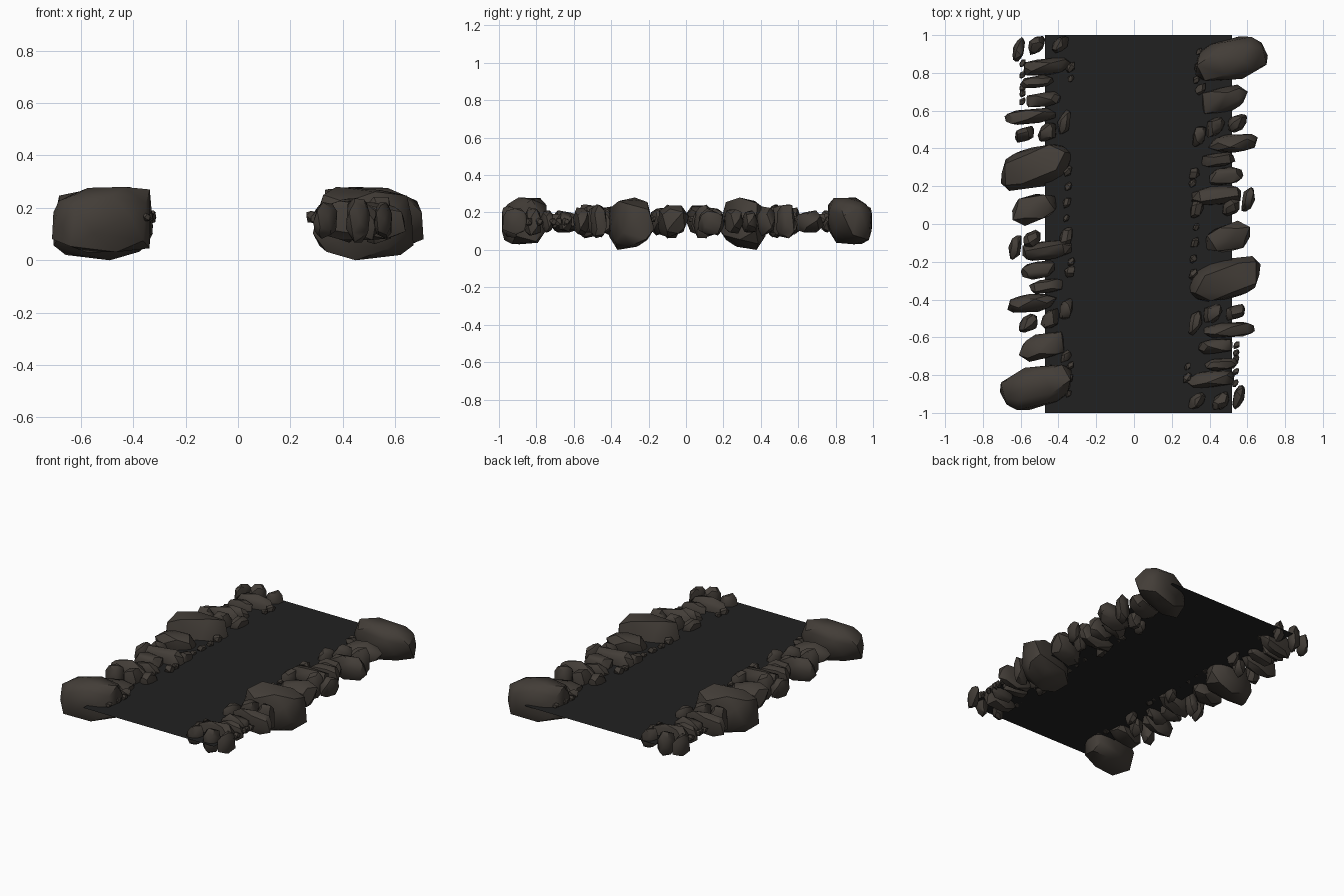
import bpy, bmesh, math, random
from mathutils import Matrix, Vector

if "Cube" in bpy.data.objects:
    bpy.data.objects.remove(bpy.data.objects["Cube"])

random.seed(11)


def material(name, rgb):
    m = bpy.data.materials.new(name)
    m.diffuse_color = (*rgb, 1)
    m.use_nodes = True
    m.node_tree.nodes["Principled BSDF"].inputs["Base Color"].default_value = m.diffuse_color
    return m


STONE = material("brown grey stone", (0.056, 0.047, 0.039))
ASPHALT = material("dark path", (0.0155, 0.0155, 0.0155))
PATH_Z = 0.15


def add_rock(bm, x, y, z, hx, hy, hz, points=22):
    """Chipped stone: hull of evenly spread, jittered points, fitted to its half sizes."""
    spin, pts = random.random() * 6.28, []
    for i in range(points):
        h = 1 - 2 * (i + 0.5) / points
        r, a = math.sqrt(1 - h * h), spin + i * 2.39996
        d = (r * math.cos(a), r * math.sin(a), h)
        k = random.uniform(0.86, 1.1)
        pts.append(Vector([math.copysign(abs(c) ** 0.75, c) * k for c in d]))
    # lean long stones slightly, then fit exactly to the wanted box
    for p in pts:
        p.y += 0.35 * p.x
    lo = [min(p[i] for p in pts) for i in range(3)]
    hi = [max(p[i] for p in pts) for i in range(3)]
    verts = []
    for p in pts:
        q = [(2 * (p[i] - lo[i]) / (hi[i] - lo[i]) - 1) * (hx, hy, hz)[i] for i in range(3)]
        verts.append(bm.verts.new((x + q[0], y + q[1], z + q[2])))
    res = bmesh.ops.convex_hull(bm, input=verts)
    junk = {g for g in res["geom_interior"] + res["geom_unused"] if isinstance(g, bmesh.types.BMVert)}
    bmesh.ops.delete(bm, geom=list(junk), context='VERTS')


def finish(bm, name, mat, matrix=None):
    bmesh.ops.recalc_face_normals(bm, faces=bm.faces)
    me = bpy.data.meshes.new(name)
    bm.to_mesh(me)
    bm.free()
    if matrix:
        me.transform(matrix)
    me.materials.append(mat)
    ob = bpy.data.objects.new(name, me)
    bpy.context.collection.objects.link(ob)
    bpy.ops.object.select_all(action='DESELECT')
    ob.select_set(True)
    bpy.context.view_layer.objects.active = ob
    bpy.ops.object.shade_smooth_by_angle(angle=math.radians(35))
    return ob


# flat path sheet
bm = bmesh.new()
bmesh.ops.create_grid(bm, x_segments=1, y_segments=1, size=1,
                      matrix=Matrix.Translation((0.025, 0, PATH_Z)) @ Matrix.Diagonal((0.495, 1, 1, 1)))
finish(bm, "path", ASPHALT)

# left edge stones: x, y, half width, half depth, half height
STONES = [
    (-.61, .925, .033, .065, .07), (-.515, .945, .045, .05, .085), (-.39, .95, .045, .045, .07),
    (-.455, .835, .13, .05, .075), (-.515, .755, .09, .035, .06), (-.48, .66, .09, .042, .055),
    (-.37, .54, .035, .065, .06), (-.55, .57, .135, .045, .075), (-.58, .475, .05, .045, .09),
    (-.46, .485, .05, .05, .085), (-.525, .075, .12, .085, .085),
    (-.63, -.125, .035, .065, .07), (-.54, -.08, .045, .05, .09), (-.46, -.14, .13, .055, .075),
    (-.51, -.245, .09, .05, .065), (-.465, -.33, .09, .042, .06), (-.36, -.45, .035, .055, .06),
    (-.54, -.42, .13, .05, .08), (-.56, -.525, .05, .05, .09), (-.445, -.50, .05, .055, .085),
    (-.49, -.65, .12, .08, .06), (-.36, -.07, .035, .055, .06)]
BOULDERS = [(-.515, .30, .19, .125, .14), (-.52, -.865, .19, .12, .125)]
OUTER_PEBBLES = (.85, .79, .72, .69, .65)
INNER_PEBBLES = (.83, .77, .28, .2, .11, .03, -.2, -.25, -.7, -.75, -.82, -.9)

# the right edge is the left edge turned half round, a touch askew
TURN = Matrix.Translation((-0.028, 0.025, 0)) @ Matrix.Rotation(math.pi - 0.03, 4, 'Z')

for side, matrix in (("left", None), ("right", TURN)):
    random.seed(11)
    bm = bmesh.new()
    for x, y, hx, hy, hz in STONES:
        add_rock(bm, x, y, 0.152, hx, hy, hz)
    finish(bm, side + "_edge_stones", STONE, matrix)

    bm = bmesh.new()
    for x, y, hx, hy, hz in BOULDERS:
        add_rock(bm, x, y, 0.28 - hz, hx, hy, hz, 30)
    finish(bm, side + "_boulders", STONE, matrix)

    bm = bmesh.new()
    for y in OUTER_PEBBLES:
        add_rock(bm, -.59, y, 0.15, .017, .02, .02, 12)
    for y in INNER_PEBBLES:
        s = random.uniform(.015, .028)
        add_rock(bm, -.345 + random.uniform(-.015, .015), y, 0.165, s, s * 1.2, s, 12)
    finish(bm, side + "_pebbles", STONE, matrix)
